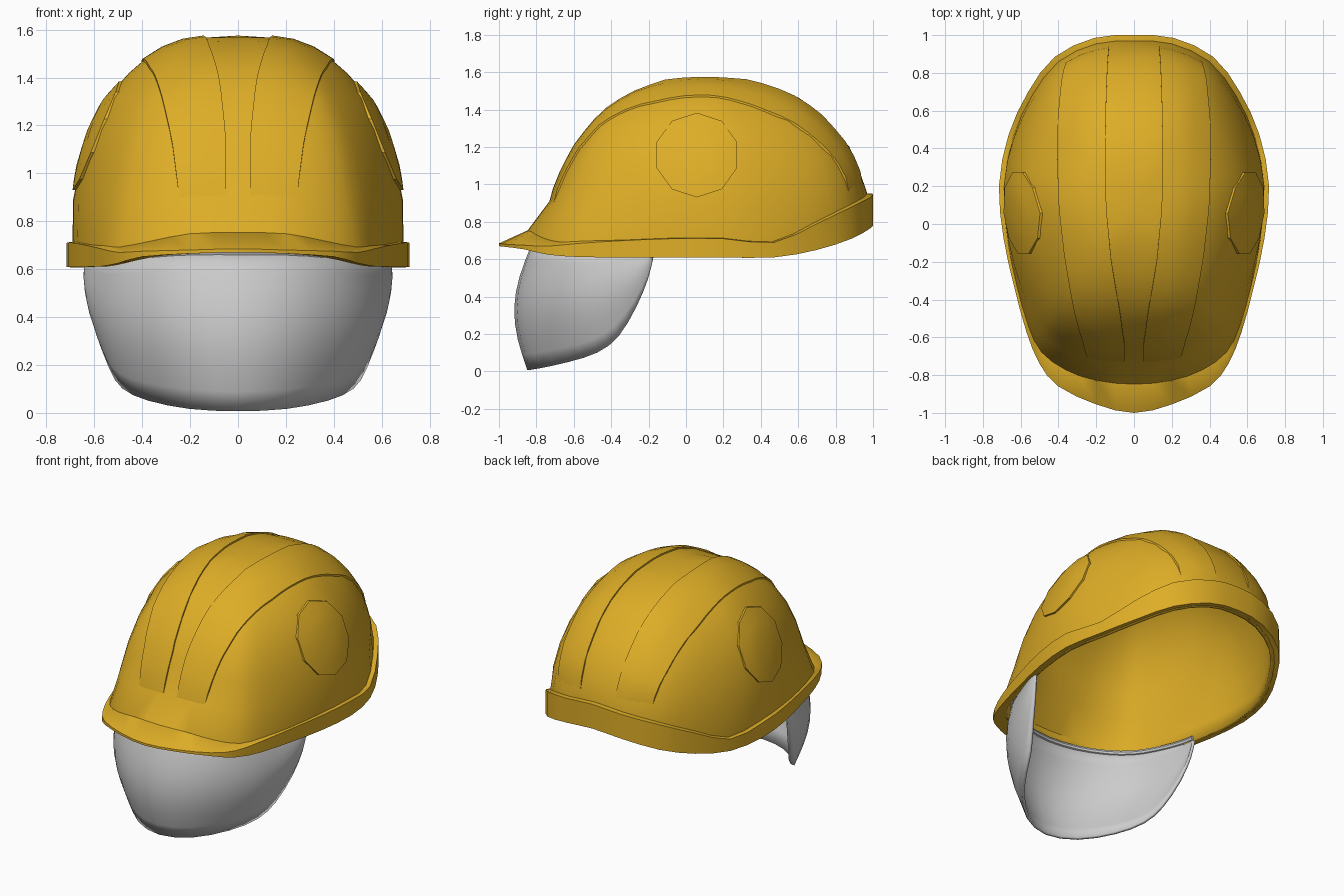
import bpy, bmesh
from math import sin, cos, pi, radians
from mathutils import Vector
from mathutils.bvhtree import BVHTree

if "Cube" in bpy.data.objects:
    bpy.data.objects.remove(bpy.data.objects["Cube"])

yellow = bpy.data.materials.new("yellow")
yellow.diffuse_color = (0.73, 0.42, 0.02, 1)
yellow.use_nodes = True
yellow.node_tree.nodes["Principled BSDF"].inputs["Base Color"].default_value = yellow.diffuse_color


def make(name, verts, faces, mat=None, thick=0, offset=-1, fix=True):
    me = bpy.data.meshes.new(name)
    me.from_pydata([tuple(v) for v in verts], [], faces)
    if fix:
        bm = bmesh.new()
        bm.from_mesh(me)
        bmesh.ops.recalc_face_normals(bm, faces=bm.faces)
        bm.to_mesh(me)
        bm.free()
    ob = bpy.data.objects.new(name, me)
    bpy.context.collection.objects.link(ob)
    if mat:
        me.materials.append(mat)
    if thick:
        m = ob.modifiers.new("thickness", 'SOLIDIFY')
        m.thickness, m.offset = thick, offset
    bpy.ops.object.select_all(action='DESELECT')
    ob.select_set(True)
    bpy.context.view_layer.objects.active = ob
    bpy.ops.object.shade_smooth_by_angle(angle=radians(35))
    return ob


def spline(rows, flip, n=2, mirror_end=True):
    """Smooth a table of stations; 'flip' lists the x columns to mirror."""
    def mir(r):
        return tuple(-v if k in flip else v for k, v in enumerate(r))
    p = [mir(rows[1])] + rows + [mir(rows[-2]) if mirror_end else rows[-1]]
    out = []
    for i in range(1, len(p) - 2):
        for k in range(n):
            t = k / n
            out.append(tuple(b + 0.5 * t * (c - a + t * (2*a - 5*b + 4*c - d + t * (3*(b - c) + d - a)))
                             for a, b, c, d in zip(p[i-1], p[i], p[i+1], p[i+2])))
    out.append(rows[-1])
    return out, [mir(r) for r in out]


def lerp_table(xs, ys, x):
    for i in range(len(xs) - 1):
        if x <= xs[i+1]:
            t = (x - xs[i]) / (xs[i+1] - xs[i])
            return ys[i] + (ys[i+1] - ys[i]) * t
    return ys[-1]


def grid_faces(rows, cols, closed=False):
    return [(j*cols + i, j*cols + (i+1) % cols, (j+1)*cols + (i+1) % cols, (j+1)*cols + i)
            for j in range(rows - 1) for i in range(cols if closed else cols - 1)]


# Stations front to back: shell x, y, rim x, y, top z, outer top z, bottom z
stations = [
    (0, -.85, 0, -1.0, .75, .685, .67), (.2, -.83, .2, -.955, .745, .68, .665),
    (.36, -.775, .40, -.86, .715, .675, .652), (.49, -.68, .50, -.74, .69, .67, .625),
    (.56, -.54, .57, -.57, .695, .685, .612), (.62, -.33, .635, -.33, .70, .70, .61),
    (.67, -.08, .69, -.08, .71, .71, .61), (.69, .2, .715, .2, .71, .71, .61),
    (.64, .46, .665, .47, .69, .69, .61), (.54, .68, .56, .70, .79, .79, .65),
    (.40, .86, .42, .885, .88, .88, .71), (.2, .955, .21, .985, .93, .93, .765),
    (0, .97, 0, 1.0, .95, .95, .785)]
right, left = spline(stations, (0, 2))
ring = right + left[-2:0:-1]
N = len(ring)

# Dome shell: radius against height, blended between front, side and back
heights = [0, .2, .4, .55, .7, .82, .91, .97, .99]
front_r = [1, .87, .80, .73, .63, .52, .37, .22, .12]
side_r = [1, 1, .95, .89, .795, .66, .53, .36, .2]
back_r = [1, .95, .89, .80, .70, .58, .43, .28, .15]
CY, TOP = 0.1, 1.575
verts = [(s[0], s[1], s[6]) for s in ring]
for h, f, sd, b in zip(heights, front_r, side_r, back_r):
    for s in ring:
        dx, dy = s[0], s[1] - CY
        w = (dx / .69) ** 2 / ((dx / .69) ** 2 + (dy / .92) ** 2)
        r = sd * w + (f if dy < 0 else b) * (1 - w)
        verts.append((dx * r, CY + dy * r, s[4] + (TOP - s[4]) * h))
rows = len(heights) + 1
faces = grid_faces(rows, N, True)
verts.append((0, CY, TOP))
faces += [((rows-1)*N + i, (rows-1)*N + (i+1) % N, len(verts) - 1) for i in range(N)]
bvh = BVHTree.FromPolygons([Vector(v) for v in verts], faces)
make("helmet_shell", verts, faces, yellow, thick=.025, fix=False)

# Brim and rim band: closed four-point section swept round the shell
verts = []
for s in ring:
    n = Vector((s[0], s[1] - CY)).normalized() * .02
    ix, iy = s[0] - n.x, s[1] - n.y
    verts += [(ix, iy, s[4]), (s[0], s[1], s[4] + .003), (s[2], s[3], s[5]),
              (s[2], s[3], s[6]), (ix, iy, s[6])]
faces = [(i*5 + k, i*5 + (k+1) % 5, (i+1) % N*5 + (k+1) % 5, (i+1) % N*5 + k)
         for i in range(N) for k in range(5)]
make("brim_and_rim", verts, faces, yellow)


def on_shell(origin, direction, lift):
    d = Vector(direction).normalized()
    return bvh.ray_cast(Vector(origin), d)[0] + d * lift


# Raised crown panels beside the centre groove, and raised ear discs
ang = [12, 30, 50, 70, 90, 120, 145, 163]
outer = [.245, .275, .325, .37, .40, .41, .385, .35]
inner = [.05, .05, .075, .12, .148, .15, .14, .13]
for side, label in ((1, "right"), (-1, "left")):
    verts, steps = [], 26
    for j in range(steps + 1):
        a = 12 + 151 * j / steps
        x0, x1 = lerp_table(ang, inner, a), lerp_table(ang, outer, a)
        d = (0, -cos(radians(a)), sin(radians(a)))
        for t, lift in ((0, -.006), (0, 1), (.33, 1), (.67, 1), (1, 1), (1, -.006)):
            if lift == 1:
                lift = -.004 if j in (0, steps) else .011
            verts.append(on_shell((side * (x0 + (x1 - x0) * t), CY, .72), d, lift))
    make("crown_panel_" + label, verts, grid_faces(steps + 1, 6), yellow)

    verts, sides = [], 10
    for r, lift in ((.226, -.01), (.226, .014), (.15, .016), (.07, .016)):
        for k in range(sides):
            a = 2 * pi * (k + .5) / sides
            verts.append(on_shell((0, .058 + r * cos(a), 1.157 + r * sin(a)), (side, 0, 0), lift))
    faces = grid_faces(4, sides, True) + [tuple(range(3 * sides, 4 * sides))]
    make("ear_disc_" + label, verts, faces, yellow)

# Visor columns: top x, y, z, bottom x, y, z
cols = [(0, -.82, .67, 0, -.84, .01), (.2, -.79, .67, .2, -.775, .02),
        (.37, -.70, .66, .37, -.62, .055), (.48, -.58, .645, .475, -.47, .105),
        (.545, -.45, .635, .53, -.36, .19), (.595, -.32, .63, .588, -.265, .35),
        (.62, -.24, .63, .62, -.205, .5), (.63, -.18, .63, .63, -.18, .61)]
r, l = spline(cols, (0, 3), mirror_end=False)
columns = l[:0:-1] + r
verts, R = [], 8
for c in columns:
    a, b = Vector(c[:3]), Vector(c[3:])
    out = Vector((a.x * .6, a.y + .2, 0)).normalized() * (a.z - b.z) * .12
    for j in range(R + 1):
        s = j / R
        verts.append(a.lerp(b, s) + out * sin(pi * s))
make("visor", verts, grid_faces(len(columns), R + 1), None, thick=.018, offset=0)

# Rounded bar along the visor's top edge
verts = []
for c in columns:
    n = Vector((c[0], c[1] + .2, 0)).normalized()
    for k in range(8):
        a = 2 * pi * k / 8
        verts.append(Vector(c[:3]) + n * .018 * cos(a) + Vector((0, 0, .018 * sin(a))))
M = len(columns)
faces = grid_faces(M, 8, True) + [tuple(range(8)), tuple(range((M-1)*8, M*8))]
make("visor_top_bar", verts, faces)
